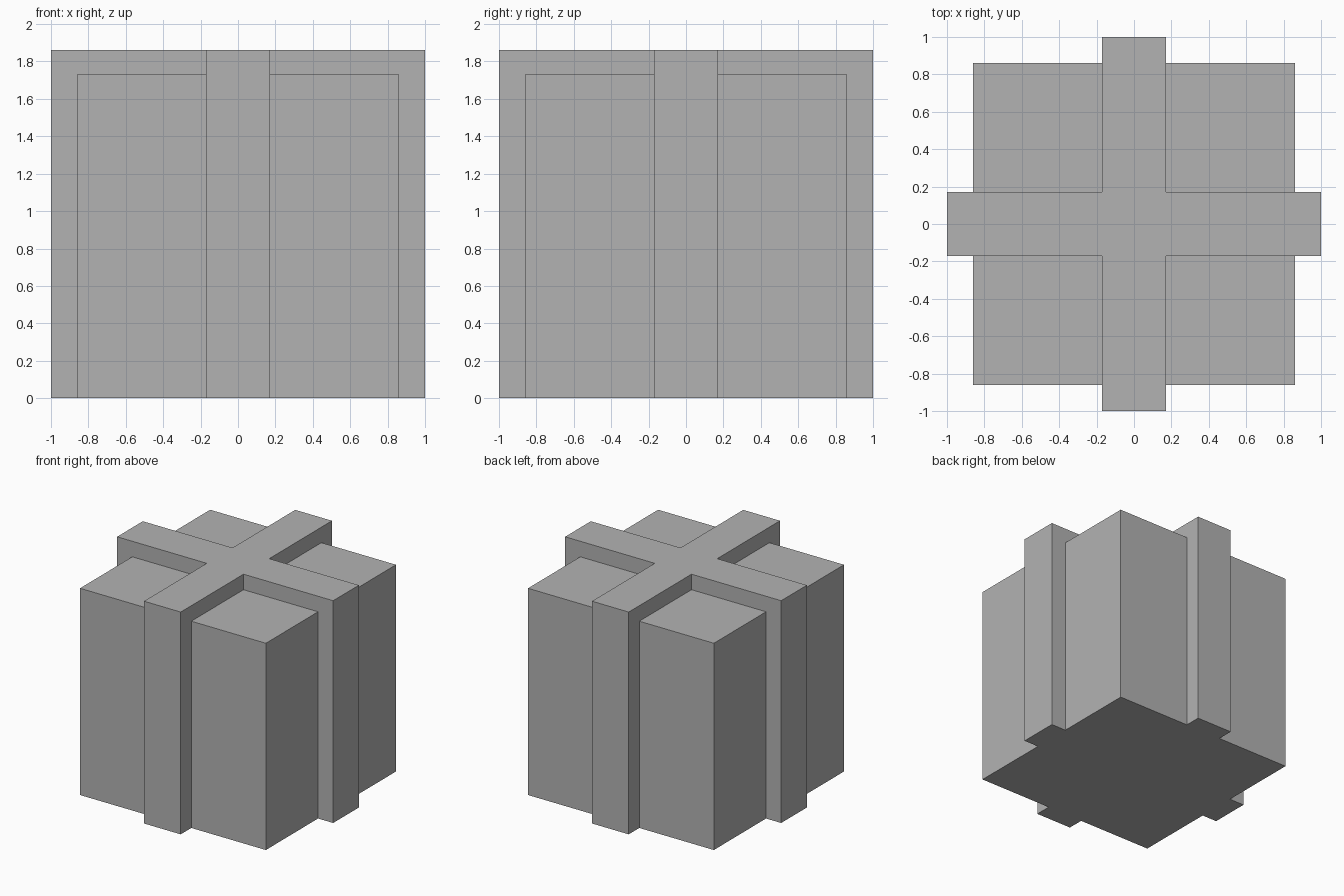
import bpy
import bmesh
from mathutils import Vector

BOX = 0.86        # half width of the box
BOX_TOP = 1.73
BAND = 0.17       # half width of the ribbon bands
BAND_OUT = 1.0    # half span of the ribbon bands
BAND_TOP = 1.86

cube = bpy.data.objects.get("Cube")
if cube:
    bpy.data.objects.remove(cube, do_unlink=True)

# One plain grey for the whole model
grey = bpy.data.materials.new("plain grey")
grey.use_nodes = True
colour = (0.45, 0.45, 0.45, 1.0)
grey.diffuse_color = colour
grey.node_tree.nodes["Principled BSDF"].inputs["Base Color"].default_value = colour

# Box body standing on the ground
bm = bmesh.new()
bmesh.ops.create_cube(bm, size=2)
for v in bm.verts:
    v.co = Vector((v.co.x * BOX, v.co.y * BOX, (v.co.z + 1) * BOX_TOP / 2))

# Cut lines along both edges of each band
for axis in (Vector((1, 0, 0)), Vector((0, 1, 0))):
    for side in (-BAND, BAND):
        bmesh.ops.bisect_plane(bm, geom=bm.verts[:] + bm.edges[:] + bm.faces[:],
                               plane_co=axis * side, plane_no=axis)

# Raise the crossed ribbon bands from the sides and top
bm.normal_update()
bands = []
for f in bm.faces:
    c = f.calc_center_median()
    if f.normal.z > -0.5 and min(abs(c.x), abs(c.y)) < BAND:
        bands.append(f)
raised = bmesh.ops.extrude_face_region(bm, geom=bands)["geom"]
for v in (g for g in raised if isinstance(g, bmesh.types.BMVert)):
    for i in (0, 1):
        if abs(v.co[i]) > BOX - 0.01:
            v.co[i] = BAND_OUT if v.co[i] > 0 else -BAND_OUT
    if v.co.z > BOX_TOP - 0.01:
        v.co.z = BAND_TOP

# Merge flat neighbours into clean single faces
bmesh.ops.recalc_face_normals(bm, faces=bm.faces[:])
bmesh.ops.dissolve_limit(bm, angle_limit=0.01, verts=bm.verts[:], edges=bm.edges[:])

mesh = bpy.data.meshes.new("ribboned_box")
bm.to_mesh(mesh)
bm.free()
mesh.materials.append(grey)
box = bpy.data.objects.new("ribboned_box", mesh)
bpy.context.collection.objects.link(box)
